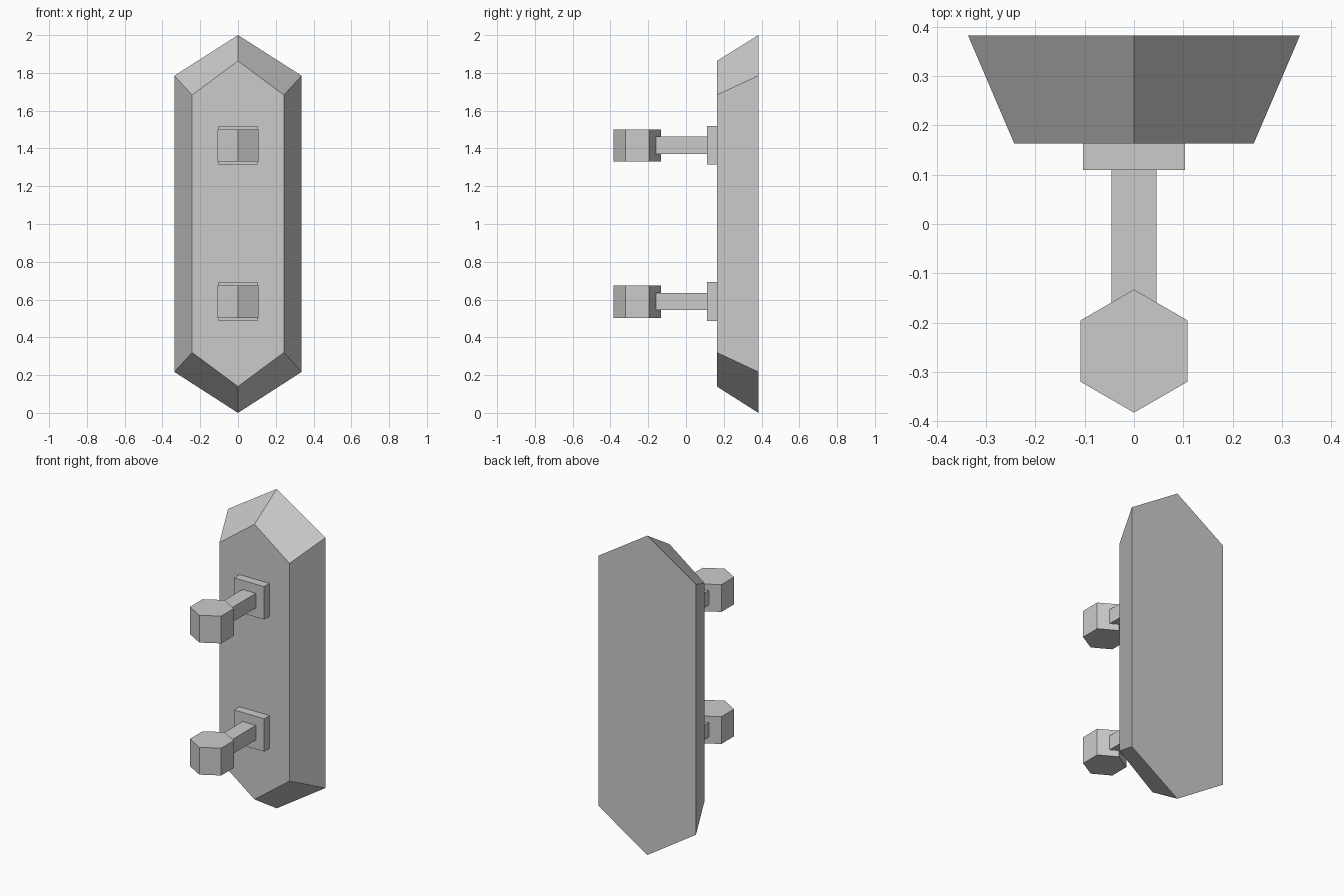
import bpy, bmesh
from mathutils import Vector

default = bpy.data.objects.get("Cube")
if default:
    bpy.data.objects.remove(default, do_unlink=True)

# Single flat grey
grey = bpy.data.materials.new("light_grey")
grey.use_nodes = True
colour = (0.6, 0.6, 0.6, 1)
grey.diffuse_color = colour
grey.node_tree.nodes["Principled BSDF"].inputs["Base Color"].default_value = colour


def finish(bm, name):
    bmesh.ops.recalc_face_normals(bm, faces=bm.faces)
    mesh = bpy.data.meshes.new(name)
    bm.to_mesh(mesh)
    bm.free()
    mesh.materials.append(grey)
    obj = bpy.data.objects.new(name, mesh)
    bpy.context.collection.objects.link(obj)
    return obj


def hexagon(bm, half_width, y, tip_low, side_low, side_high, tip_high):
    outline = [(0, tip_low), (half_width, side_low), (half_width, side_high),
               (0, tip_high), (-half_width, side_high), (-half_width, side_low)]
    return [bm.verts.new((x, y, z)) for x, z in outline]


def box(name, low, high):
    bm = bmesh.new()
    bmesh.ops.create_cube(bm, size=1)
    low, high = Vector(low), Vector(high)
    bmesh.ops.scale(bm, vec=high - low, verts=bm.verts)
    bmesh.ops.translate(bm, vec=(low + high) / 2, verts=bm.verts)
    return finish(bm, name)


# Door slab: pointed hexagon tapering toward the front
bm = bmesh.new()
back = hexagon(bm, 0.337, 0.383, 0, 0.217, 1.785, 2)
front = hexagon(bm, 0.243, 0.163, 0.14, 0.32, 1.683, 1.863)
bm.faces.new(back)
bm.faces.new(front)
for i in range(6):
    j = (i + 1) % 6
    bm.faces.new((back[i], back[j], front[j], front[i]))
finish(bm, "backboard")

# Two pegs: mounting plate, square stem and hexagonal knob
for label, z in (("lower", 0.59), ("upper", 1.417)):
    box(label + "_mounting_plate", (-0.104, 0.11, z - 0.103), (0.104, 0.163, z + 0.103))
    box(label + "_stem", (-0.046, -0.2, z - 0.046), (0.046, 0.11, z + 0.046))
    bm = bmesh.new()
    bmesh.ops.create_cone(bm, cap_ends=True, segments=6, radius1=0.125,
                          radius2=0.125, depth=0.171)
    bmesh.ops.translate(bm, vec=(0, -0.258, z - 0.001), verts=bm.verts)
    finish(bm, label + "_knob")
